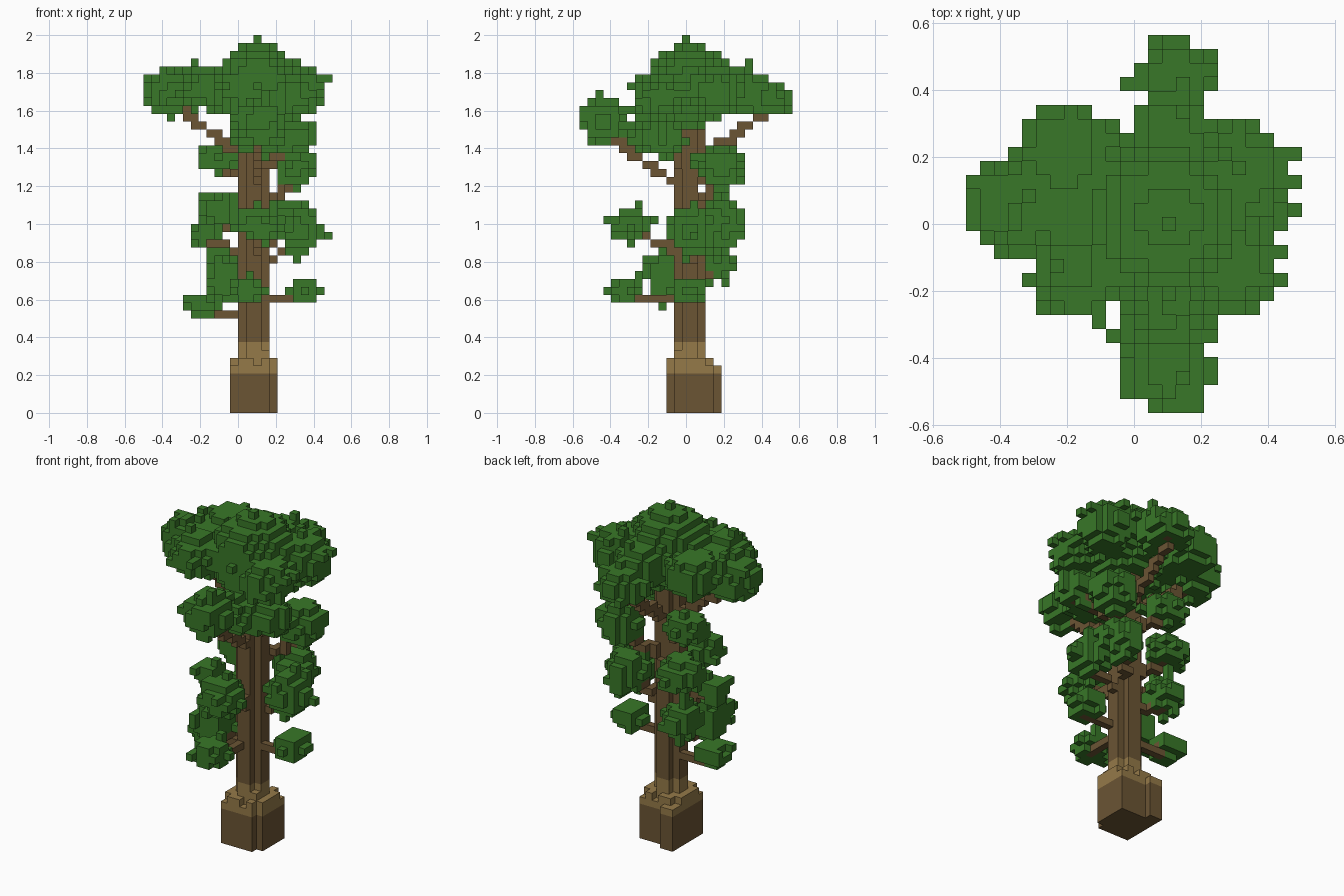
import bpy
import bmesh
import random
from mathutils import Vector

random.seed(11)
if "Cube" in bpy.data.objects:
    bpy.data.objects.remove(bpy.data.objects["Cube"])

# The tree is a grid of equal cubes: cells wide, deep and high
WIDE, DEEP, HIGH = 24, 27, 48
SIZE = 2 / HIGH
CORE = Vector((14, 14, 0))          # trunk axis in cells
BARK, SAND, LEAF = range(3)
SIDES = [Vector(s) for s in ((1, 0, 0), (-1, 0, 0), (0, 1, 0),
                             (0, -1, 0), (0, 0, 1), (0, 0, -1))]


def make_material(name, colour):
    mat = bpy.data.materials.new(name)
    mat.use_nodes = True
    mat.diffuse_color = (*colour, 1)
    mat.node_tree.nodes["Principled BSDF"].inputs["Base Color"].default_value = (*colour, 1)
    return mat


materials = [
    make_material("bark brown", (.147, .09, .034)),
    make_material("sandy bark", (.3, .195, .066)),
    make_material("leaf green", (.04, .185, .021)),
]

cells = {}                          # cell -> (part name, colour)


def put(cell, part, colour):
    i, j, k = cell
    if 0 <= i < WIDE and 0 <= j < DEEP and 0 <= k < HIGH:
        cells.setdefault(cell, (part, colour))


def step(cell, side):
    return tuple(int(c + s) for c, s in zip(cell, side))


def put_column(i, j, height, part):
    """Stack cubes from the ground, with a sandy band above the roots."""
    for k in range(height):
        put((i, j, k), part, SAND if 5 <= k < 9 else BARK)


# Trunk: four cells across with cut corners, thinner towards the top
for i in range(12, 16):
    for j in range(12, 16):
        if not (i in (12, 15) and j in (12, 15)):
            put_column(i, j, 33 if j == 12 else 26 if j == 15 else 42, "trunk")
for i in (13, 14):
    for k in range(33, 42):
        put((i, 15, k), "trunk", BARK)

# Root flare: columns of uneven height around the foot, with corner spurs
for i in range(11, 17):
    for j in range(11, 17):
        if not (i in (11, 16) and j in (11, 16)):
            put_column(i, j, random.choice((7, 8) if i > 14 and 11 < j < 16 else (6, 7, 7)),
                       "root_flare")
for i, j in ((11, 11), (11, 16), (11, 17), (12, 17), (16, 16)):
    put_column(i, j, 6, "root_flare")

# Foliage clumps: centre, radius and half height, in cells
clumps = {
    "crown": [
        (14.4, 14, 41.5, 5.5, 5.5), (14.5, 13.5, 47.5, .6, .6),
        (3.6, 14.8, 40.8, 3.5, 2.7), (8, 14.5, 41, 3.5, 2.5),
        (7, 18.8, 41.5, 3.3, 3), (7.8, 10.2, 41.2, 3.2, 2.6),
        (19.7, 17.2, 41, 3.4, 3.4), (19, 10.5, 40.5, 3.2, 3),
        (15, 24, 39.8, 2.8, 2.3), (14.5, 20.5, 41.3, 2.6, 3.1),
        (14.5, 3.2, 37.2, 3.1, 2.8)],
    "upper_foliage": [
        (15, 9, 35.3, 3.2, 2.3), (19, 10.5, 35, 2.6, 2.2),
        (19.2, 18, 31.3, 2.8, 3), (9.6, 17, 32.5, 2.6, 2)],
    "middle_foliage": [
        (9.7, 17.5, 25.7, 2.6, 2.2), (7.3, 13.5, 22.8, 1.8, 1.6),
        (14.5, 6.5, 24, 2.8, 2), (20, 14, 23, 2.8, 2.8),
        (18, 18.3, 24.5, 2.6, 2.5)],
    "lower_foliage": [
        (10, 17.3, 19, 2.4, 2), (10, 11, 17.6, 2.3, 3.4),
        (13, 6.2, 15.5, 2.3, 1.6), (20.5, 13.7, 15.6, 2.2, 1.7),
        (7.3, 14, 13.7, 2, 1.6)],
}
# Slope of the branches, and the shortest one grown
limbs = {"crown": (.7, 9), "upper_foliage": (.5, 5),
         "middle_foliage": (.4, 4), "lower_foliage": (.1, 4)}


def grow_branch(clump, slope, shortest):
    """Step a line of cubes from the trunk into the underside of a clump."""
    x, y, z, radius, half = clump
    end = Vector((x, y, z - half + 1))
    run = (end - CORE).to_2d().length
    if run < shortest:
        return
    start = Vector((CORE.x, CORE.y, end.z - slope * run))
    for n in range(41):
        p = start.lerp(end, n / 40)
        put(tuple(int(c) for c in p), "branches", BARK)


def grow_clump(clump, part):
    """Fill a rounded clump, then push single cubes out of its surface."""
    x, y, z, radius, half = clump
    ball = []
    for i in range(WIDE):
        for j in range(DEEP):
            for k in range(HIGH):
                d = (((i + .5 - x) / radius) ** 2 + ((j + .5 - y) / radius) ** 2
                     + ((k + .5 - z) / half) ** 2)
                if d < 1.02:
                    ball.append((i, j, k))
    inside = set(ball)
    for cell in ball:
        put(cell, part, LEAF)
        for side in SIDES:
            if 1 < radius < 5 and step(cell, side) not in inside and random.random() < .08:
                put(step(cell, side), part, LEAF)


for part, group in clumps.items():
    for clump in group:
        grow_branch(clump, *limbs[part])
for part, group in clumps.items():
    for clump in group:
        grow_clump(clump, part)


def add_face(bm, cell, side, colour):
    """Add the square that closes one side of a cube."""
    u = Vector((side.y, side.z, side.x))
    v = side.cross(u)
    middle = Vector(cell) + Vector((.5, .5, .5)) + side / 2
    corners = []
    for a, b in ((-1, -1), (1, -1), (1, 1), (-1, 1)):
        p = middle + (u * a + v * b) / 2
        p -= Vector((WIDE / 2, DEEP / 2, 0))
        corners.append(bm.verts.new(p * SIZE))
    bm.faces.new(corners).material_index = colour


# One object for each part, made of the open sides only
for part in ["trunk", "root_flare", "branches", *clumps]:
    bm = bmesh.new()
    for cell, (owner, colour) in cells.items():
        if owner == part:
            for side in SIDES:
                if step(cell, side) not in cells:
                    add_face(bm, cell, side, colour)
    bmesh.ops.remove_doubles(bm, verts=bm.verts, dist=SIZE / 100)
    mesh = bpy.data.meshes.new(part)
    for mat in materials:
        mesh.materials.append(mat)
    bm.to_mesh(mesh)
    bm.free()
    bpy.context.collection.objects.link(bpy.data.objects.new(part, mesh))
